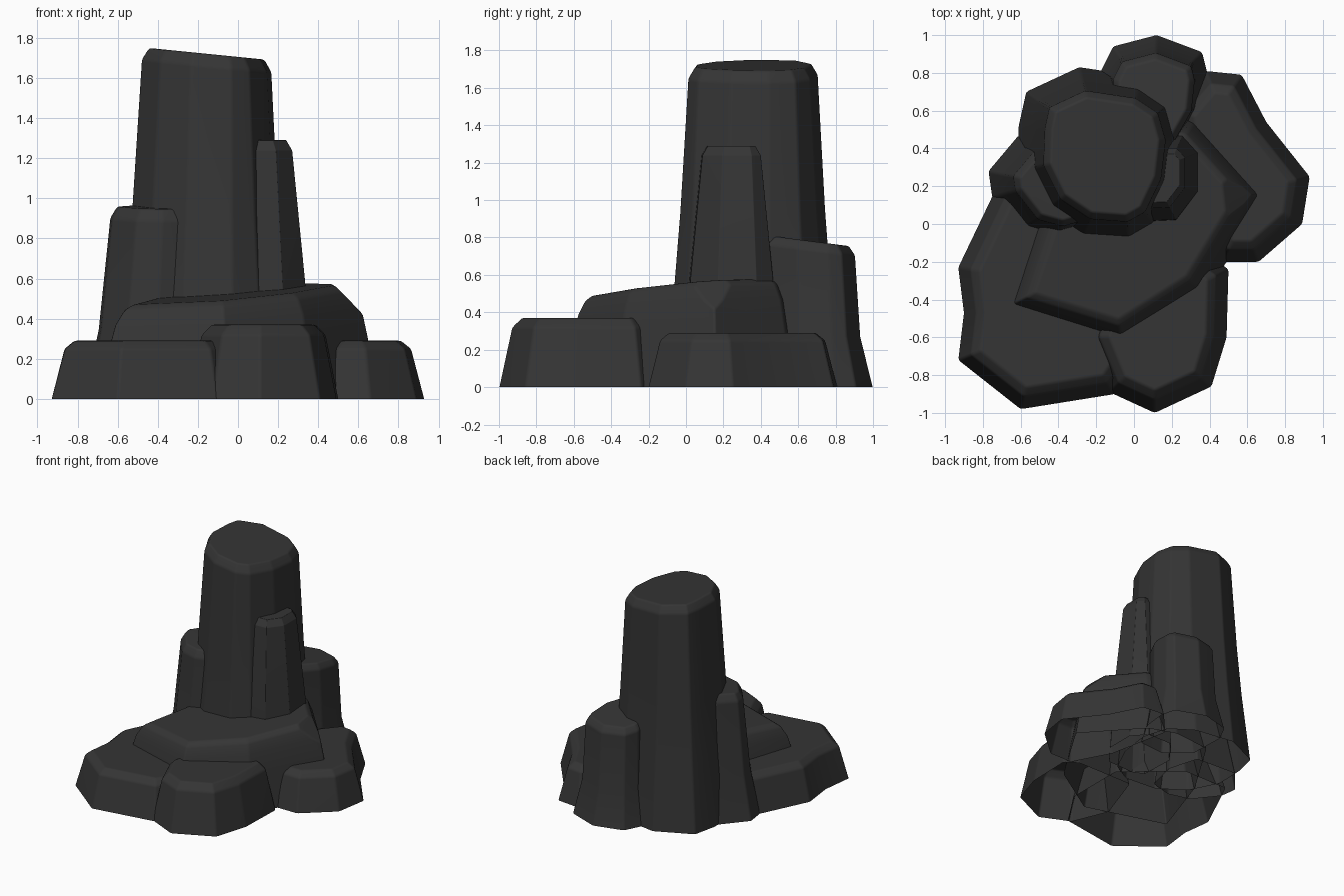
import bpy
import bmesh
from math import radians
from mathutils import Vector

cube = bpy.data.objects.get("Cube")
if cube:
    bpy.data.objects.remove(cube)

stone = bpy.data.materials.new("dark_stone")
stone.use_nodes = True
stone.diffuse_color = (0.035, 0.035, 0.035, 1)
stone.node_tree.nodes["Principled BSDF"].inputs["Base Color"].default_value = stone.diffuse_color


def inset(outline, distance):
    """Move a counter-clockwise outline inwards by an even distance."""
    result = []
    for i, p in enumerate(outline):
        before = (p - outline[i - 1]).normalized()
        after = (outline[(i + 1) % len(outline)] - p).normalized()
        n1, n2 = Vector((-before.y, before.x)), Vector((-after.y, after.x))
        result.append(p + (n1 + n2) * distance / (1 + n1.dot(n2)))
    return result


def rock(name, outline, height, profile, tilt=(0, 0), lean=(0, 0), chip=None):
    """Open-bottomed rock; profile rows are (share of height, inset)."""
    outline = [Vector(p) for p in outline]
    centre = sum(outline, Vector((0, 0))) / len(outline)
    bm = bmesh.new()
    rings = []
    for share, distance in profile:
        ring = []
        for p in inset(outline, distance):
            top = height + Vector(tilt).dot(p - centre)
            p = p + Vector(lean) * share
            ring.append(bm.verts.new((p.x, p.y, top * share)))
        rings.append(ring)
    for low, high in zip(rings, rings[1:]):
        for i in range(len(low)):
            j = (i + 1) % len(low)
            bm.faces.new((low[i], low[j], high[j], high[i]))
    bm.faces.new(rings[-1])
    # Break off a corner along a plane given as (point, normal)
    if chip:
        cut = bmesh.ops.bisect_plane(bm, geom=bm.verts[:] + bm.edges[:] + bm.faces[:],
                                     plane_co=chip[0], plane_no=chip[1], clear_outer=True)
        rim = [g for g in cut["geom_cut"] if isinstance(g, bmesh.types.BMEdge)]
        bmesh.ops.contextual_create(bm, geom=rim)
        bmesh.ops.recalc_face_normals(bm, faces=bm.faces[:])
    # Soften the worn edges
    bm.normal_update()
    worn = [e for e in bm.edges
            if not e.is_boundary and e.calc_face_angle() > radians(14)]
    bmesh.ops.bevel(bm, geom=worn, offset=0.012, offset_type="OFFSET",
                    segments=2, profile=0.5, affect="EDGES", clamp_overlap=True)
    mesh = bpy.data.meshes.new(name)
    bm.to_mesh(mesh)
    bm.free()
    mesh.materials.append(stone)
    obj = bpy.data.objects.new(name, mesh)
    bpy.context.collection.objects.link(obj)
    bpy.ops.object.select_all(action="DESELECT")
    obj.select_set(True)
    bpy.context.view_layer.objects.active = obj
    bpy.ops.object.shade_smooth_by_angle(angle=radians(50))
    obj.modifiers.new("flat_facets", "WEIGHTED_NORMAL").keep_sharp = True


# Side profiles: slabs lean in steadily, columns flare near the ground
SLAB = [(0, 0), (0.86, 0.062), (1, 0.11)]
COLUMN = [(0, 0), (0.32, 0.055), (0.55, 0.085), (0.965, 0.125), (1, 0.16)]
SHORT_COLUMN = [(0, 0), (0.36, 0.055), (0.94, 0.085), (1, 0.115)]

# Standing columns
rock("main_column",
     [(-.61, .52), (-.62, .28), (-.5, .04), (-.29, -.1), (-.02, -.12), (.14, -.03),
      (.25, .2), (.28, .45), (.22, .66), (.04, .78), (-.29, .83), (-.57, .7)],
     1.72, COLUMN, (-.1, 0), (.015, .005))
rock("left_column",
     [(-.77, .28), (-.75, .14), (-.6, -.05), (-.42, -.1), (-.24, -.05), (-.18, .2),
      (-.25, .45), (-.61, .47)],
     .955, SHORT_COLUMN, (0, .06), (.045, 0))
rock("right_column",
     [(-.1, .3), (-.09, .02), (0, -.02), (.24, -.01), (.37, .16), (.37, .39),
      (.27, .5), (.05, .5)],
     1.29, [(0, 0), (.45, .035), (.96, .1), (1, .13)])
rock("back_column",
     [(-.18, .8), (-.17, .5), (.02, .35), (.24, .37), (.37, .6), (.39, .79),
      (.36, .91), (.12, 1), (-.11, .94)],
     .78, [(0, 0), (.36, .055), (.94, .068), (1, .098)], (0, -.13), (0, -.025))

# Low slabs around the foot
rock("centre_slab",
     [(-.71, -.46), (-.06, -.66), (.38, -.38), (.71, .16), (.34, .57),
      (.12, .65), (-.2, .62), (-.52, .1)],
     .535, [(0, 0), (.55, .05), (.8, .075), (.95, .11), (1, .145)], (.065, .07),
     chip=((.615, .14, .43), (.7, .03, .7)))
rock("front_left_slab",
     [(-.9, -.47), (-.93, -.72), (-.6, -.98), (-.1, -.9), (.1, -.6), (.1, -.1),
      (-.3, .25), (-.7, .25), (-.93, -.23)],
     .29, SLAB)
rock("front_slab",
     [(-.25, -.6), (-.13, -.89), (.11, -1), (.41, -.86), (.49, -.6), (.5, -.24),
      (.4, -.17), (-.1, -.17)],
     .37, SLAB)
rock("right_slab",
     [(.3, .1), (.46, -.2), (.66, -.2), (.89, 0), (.93, .25), (.7, .54),
      (.57, .79), (.38, .81), (.2, .6)],
     .29, SLAB)
